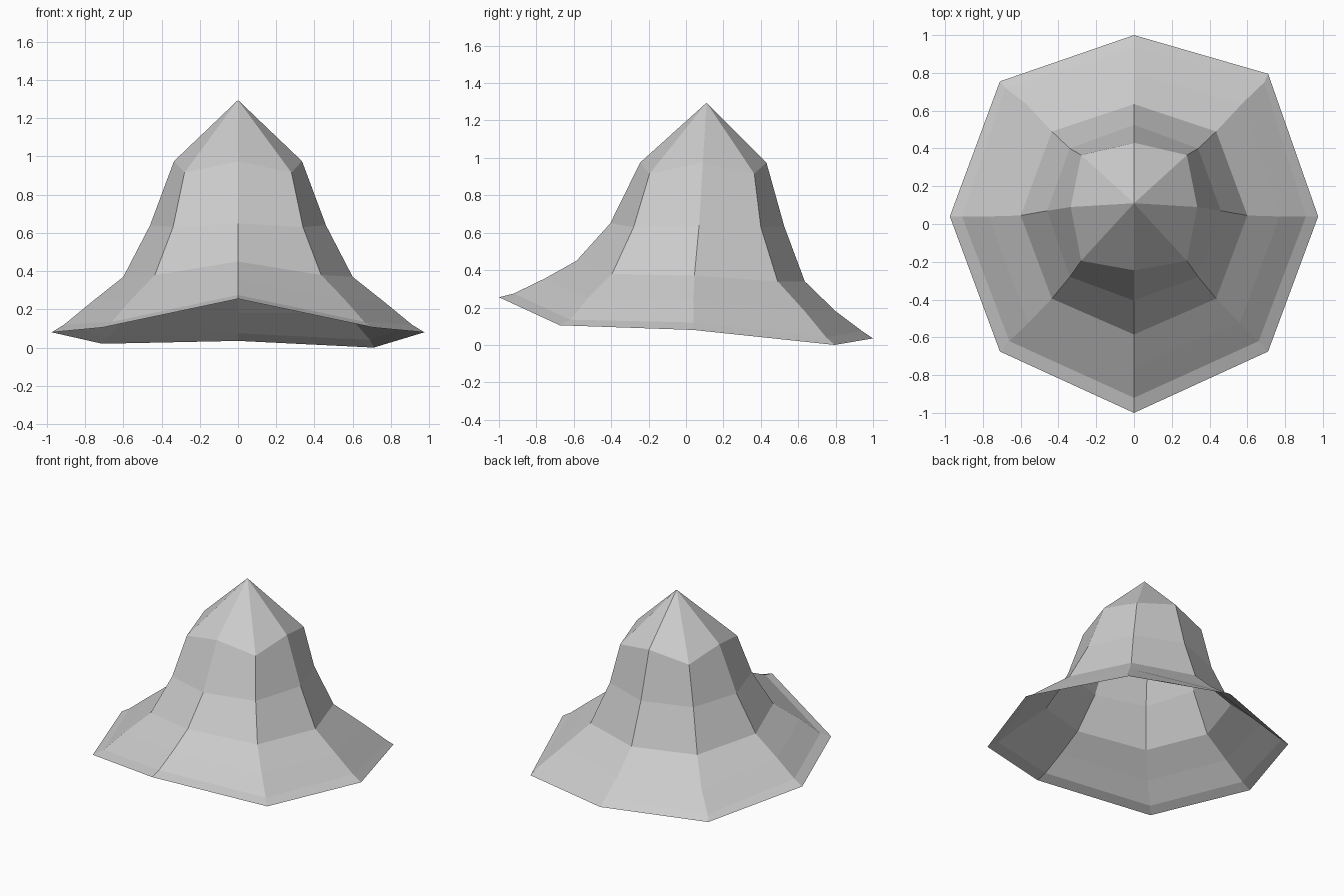
import bpy
import bmesh

default_cube = bpy.data.objects.get("Cube")
if default_cube:
    bpy.data.objects.remove(default_cube, do_unlink=True)

# Plain grey felt
felt = bpy.data.materials.new("grey_felt")
felt.use_nodes = True
grey = (0.6, 0.6, 0.6, 1)
felt.diffuse_color = grey
felt.node_tree.nodes["Principled BSDF"].inputs["Base Color"].default_value = grey

# Ribs of the hat from the crown shoulder down to the brim edge
front_rib = [(0, -.245, .975), (0, -.405, .65), (0, -.585, .45),
             (0, -.755, .355), (0, -.92, .275), (0, -1, .255)]
front_corner_rib = [(.28, -.195, .915), (.34, -.28, .63), (.435, -.395, .38),
                    (.56, -.525, .25), (.66, -.62, .135), (.71, -.675, .105)]
side_rib = [(.335, .09, .975), (.46, .07, .64), (.6, .045, .37),
            (.77, .04, .235), (.91, .04, .12), (.975, .04, .08)]
back_corner_rib = [(.28, .365, .915), (.34, .4, .63), (.435, .49, .34),
                   (.57, .635, .18), (.69, .75, .04), (.71, .795, 0)]
back_rib = [(0, .43, .975), (0, .525, .635), (0, .635, .34),
            (0, .8, .18), (0, .94, .075), (0, 1, .035)]


def mirrored(rib):
    """Return the same rib on the other side of the hat."""
    return [(-x, y, z) for x, y, z in rib]


left_ribs = [front_corner_rib, side_rib, back_corner_rib]
right_ribs = [mirrored(rib) for rib in reversed(left_ribs)]

# The right back corner of the brim is bent slightly inward and upward
right_ribs[0][-1] = (-.71, .755, .02)
right_ribs[0][-2] = (-.68, .72, .055)

ribs = [front_rib] + left_ribs + [back_rib] + right_ribs

# Open shell: a pointed cap, then bands of quads between neighbouring ribs
bm = bmesh.new()
tip = bm.verts.new((0, .11, 1.295))
columns = [[bm.verts.new(point) for point in rib] for rib in ribs]
for index, column in enumerate(columns):
    following = columns[(index + 1) % len(columns)]
    bm.faces.new((tip, column[0], following[0]))
    for row in range(len(column) - 1):
        bm.faces.new((column[row], column[row + 1],
                      following[row + 1], following[row]))

mesh = bpy.data.meshes.new("pointed_hat")
bm.to_mesh(mesh)
bm.free()
mesh.materials.append(felt)
hat = bpy.data.objects.new("pointed_hat", mesh)
bpy.context.collection.objects.link(hat)
